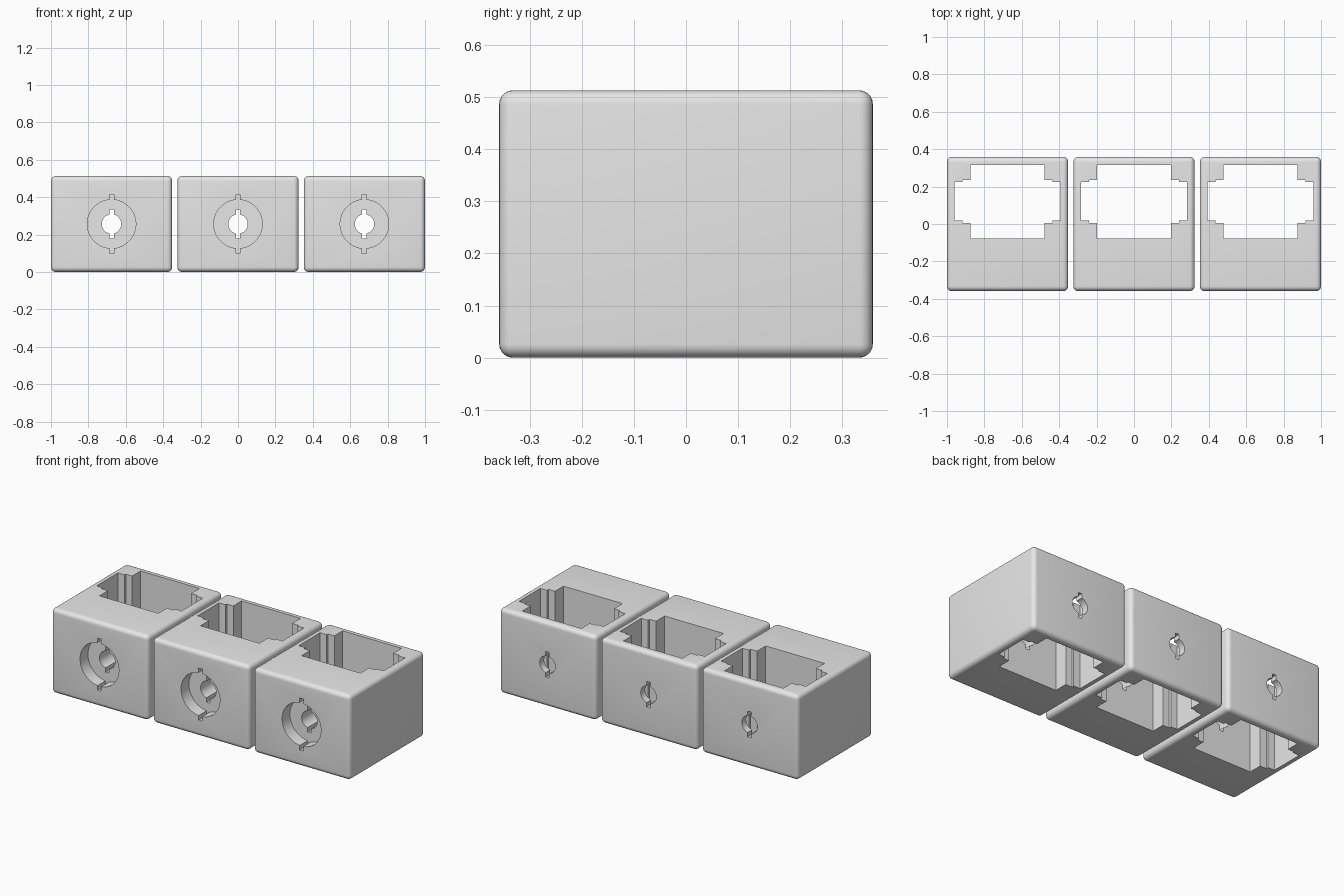
import bpy, bmesh, math

if "Cube" in bpy.data.objects:
    bpy.data.objects.remove(bpy.data.objects["Cube"])

W, D, H = 0.648, 0.717, 0.513      # one block
PITCH = 0.676                      # spacing between blocks
MID = H / 2

grey = bpy.data.materials.new("plain grey")
grey.diffuse_color = (0.8, 0.8, 0.8, 1)
grey.use_nodes = True
grey.node_tree.nodes["Principled BSDF"].inputs["Base Color"].default_value = grey.diffuse_color


def new_object(name, bm):
    bmesh.ops.recalc_face_normals(bm, faces=bm.faces)
    mesh = bpy.data.meshes.new(name)
    bm.to_mesh(mesh)
    bm.free()
    mesh.materials.append(grey)
    obj = bpy.data.objects.new(name, mesh)
    bpy.context.collection.objects.link(obj)
    return obj


def prism(name, outline, offset):
    """Extrude a closed 3D outline along an offset."""
    bm = bmesh.new()
    face = bm.faces.new([bm.verts.new(p) for p in outline])
    ext = bmesh.ops.extrude_face_region(bm, geom=[face])
    verts = [g for g in ext["geom"] if isinstance(g, bmesh.types.BMVert)]
    bmesh.ops.translate(bm, verts=verts, vec=offset)
    return new_object(name, bm)


def keyed_hole(name, radius, key_top, y0, y1, half_key=0.012, steps=24):
    """Round hole with a slot above and below, running along y."""
    pts = []
    a0 = math.asin(half_key / radius)
    for side in (1, -1):
        for i in range(steps + 1):
            a = -math.pi / 2 + a0 + (math.pi - 2 * a0) * i / steps
            pts.append((side * radius * math.cos(a), side * radius * math.sin(a)))
        pts += [(side * half_key, side * key_top), (-side * half_key, side * key_top)]
    return prism(name, [(x, y0, MID + z) for x, z in pts], (0, y1 - y0, 0))


# Rounded block
bm = bmesh.new()
bmesh.ops.create_cube(bm, size=1)
bmesh.ops.scale(bm, verts=bm.verts, vec=(W, D, H))
bmesh.ops.translate(bm, verts=bm.verts, vec=(0, 0, MID))
bmesh.ops.bevel(bm, geom=bm.edges[:], offset=0.026, segments=6, profile=0.5,
                affect='EDGES', clamp_overlap=True)
block = new_object("socket_block_left", bm)

# Stepped vertical shaft, mirrored in x
half = [(0.197, -0.077), (0.197, 0.005), (0.24, 0.005), (0.24, 0.02), (0.284, 0.02),
        (0.284, 0.225), (0.24, 0.225), (0.24, 0.236), (0.197, 0.236), (0.197, 0.316)]
outline = half + [(-x, y) for x, y in reversed(half)]
shaft = prism("shaft_cutter", [(x, y, -0.1) for x, y in outline], (0, 0, H + 0.2))

# Front recess and the narrow hole through both walls
recess = keyed_hole("recess_cutter", 0.13, 0.157, -D / 2 - 0.1, -D / 2 + 0.075)
bore = keyed_hole("bore_cutter", 0.052, 0.077, -D / 2 - 0.2, D / 2 + 0.1)

bpy.context.view_layer.objects.active = block
for cutter in (shaft, recess, bore):
    mod = block.modifiers.new(cutter.name, 'BOOLEAN')
    mod.operation, mod.solver, mod.object = 'DIFFERENCE', 'EXACT', cutter
    bpy.ops.object.modifier_apply(modifier=mod.name)
    bpy.data.objects.remove(cutter)

bpy.ops.object.select_all(action='DESELECT')
block.select_set(True)
bpy.ops.object.shade_smooth_by_angle(angle=math.radians(30))

# Row of three blocks
block.location.x = -PITCH
for name, x in (("socket_block_middle", 0), ("socket_block_right", PITCH)):
    copy = block.copy()
    copy.name = name
    copy.location.x = x
    bpy.context.collection.objects.link(copy)
